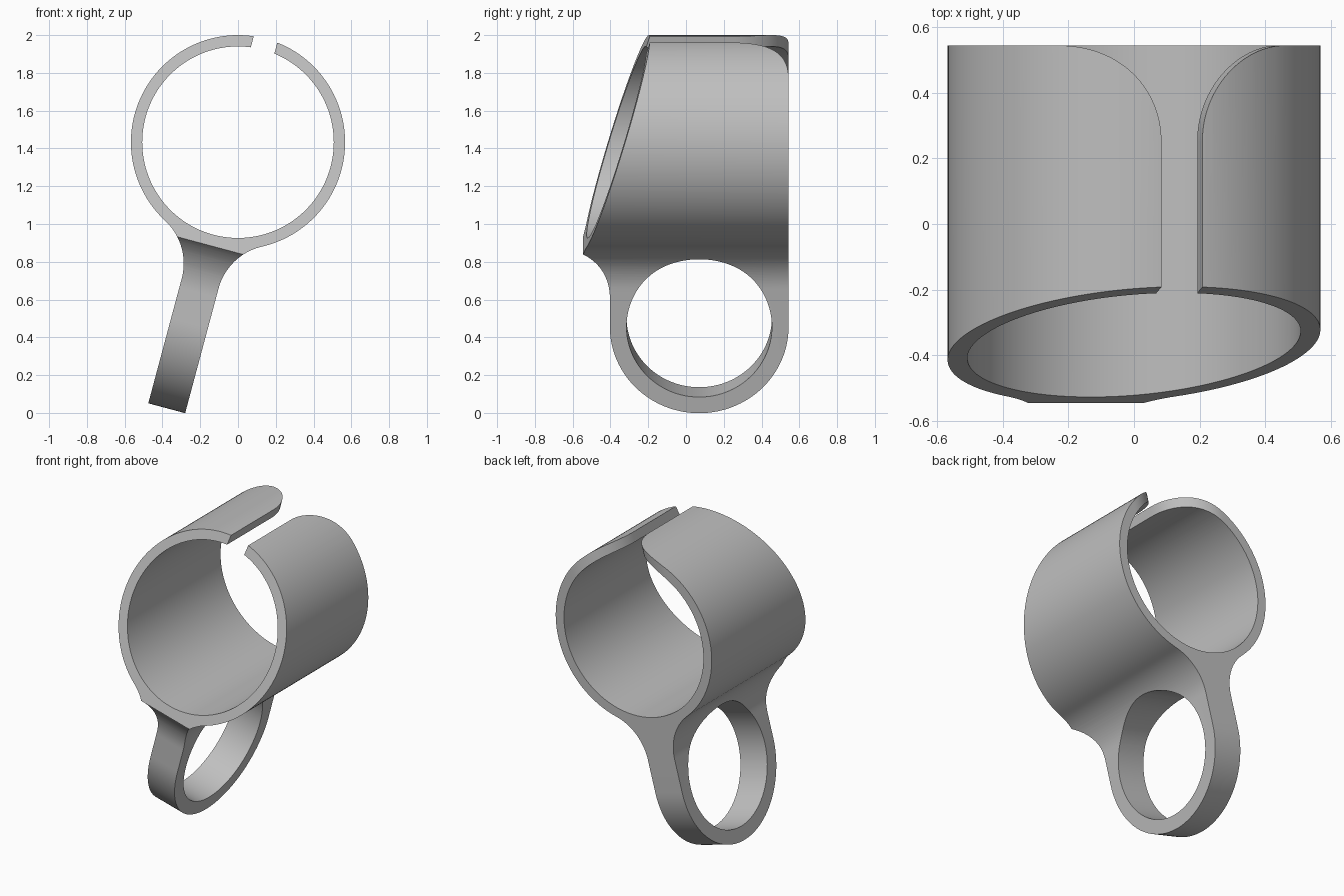
import bpy, bmesh
from math import sin, cos, pi, acos, atan2, sqrt, radians

cube = bpy.data.objects.get("Cube")
if cube:
    bpy.data.objects.remove(cube, do_unlink=True)

TILT = radians(15)            # whole part leans about the tube axis
CENTRE_Z = 1.433              # height of the tube axis
R_OUT, R_IN = 0.567, 0.507    # tube radii
HALF_T = 0.101                # half thickness of the finger loop
FILLET = 0.31
BACK = 0.543
LOOP_Y, LOOP_Z, LOOP_R, HOLE_R = 0.07, -0.985, 0.473, 0.385
SLOT, CORNER = 0.0645, 0.29   # slot half width, corner rounding

grey = bpy.data.materials.new("plain grey")
grey.use_nodes = True
grey.diffuse_color = (0.52, 0.52, 0.52, 1)
grey.node_tree.nodes["Principled BSDF"].inputs["Base Color"].default_value = (0.52, 0.52, 0.52, 1)


def arc(cx, cy, r, a0, a1, n):
    steps = [a0 + (a1 - a0) * i / n for i in range(n + 1)]
    return [(cx + r * cos(a), cy + r * sin(a)) for a in steps]


def prism(name, outline, axis, lo, hi):
    """Extrude a 2D outline along an axis, in the tilted tube frame."""
    place = {"x": lambda a, b, d: (d, a, b),
             "y": lambda a, b, d: (a, d, b),
             "z": lambda a, b, d: (a, b, d)}[axis]
    bm = bmesh.new()
    ends = [[bm.verts.new(place(a, b, d)) for a, b in outline] for d in (lo, hi)]
    n = len(outline)
    for ring in ends:
        bm.faces.new(ring)
    for i in range(n):
        j = (i + 1) % n
        bm.faces.new((ends[0][i], ends[0][j], ends[1][j], ends[1][i]))
    bmesh.ops.recalc_face_normals(bm, faces=bm.faces)
    mesh = bpy.data.meshes.new(name)
    bm.to_mesh(mesh)
    bm.free()
    mesh.materials.append(grey)
    ob = bpy.data.objects.new(name, mesh)
    ob.location.z = CENTRE_Z
    ob.rotation_euler.y = TILT
    bpy.context.collection.objects.link(ob)
    return ob


# Front outline: round tube flowing through fillets into the loop stem
fx = HALF_T + FILLET
fz = -sqrt((R_OUT + FILLET) ** 2 - fx ** 2)
beta = atan2(fz, fx)
front = arc(0, 0, R_OUT, beta, pi - beta, 120)
front += arc(-fx, fz, FILLET, -beta, 0, 20)[1:]
front += [(-HALF_T, -1.6), (HALF_T, -1.6)]
front += arc(fx, fz, FILLET, pi, pi + beta, 20)[:-1]
body = prism("tube_with_finger_loop", front, "y", -0.7, 0.7)

# Side outline: rounded loop, straight back, slanted front, front fillet
tip_y = -0.545
slope = 0.3125
cy = LOOP_Y - LOOP_R - FILLET
theta = acos((tip_y - cy) / FILLET)
side = arc(LOOP_Y, LOOP_Z, LOOP_R, pi, 2 * pi, 64)
side += [(BACK, 0.7), (tip_y + slope * (0.7 + R_OUT), 0.7)]
side += arc(cy, -R_OUT - FILLET * sin(theta), FILLET, theta, 0, 20)
side_cut = prism("side_outline_cutter", side, "x", -0.8, 0.8)

# Bore and finger hole
bore = prism("bore_cutter", arc(0, 0, R_IN, 0, 2 * pi, 144)[:-1], "y", -0.8, 0.8)
hole = prism("finger_hole_cutter", arc(LOOP_Y, LOOP_Z, HOLE_R, 0, 2 * pi, 96)[:-1], "x", -0.8, 0.8)

# Top slot, flaring into rounded corners at the back
half = [(SLOT, -0.8)] + arc(SLOT + CORNER, BACK - CORNER, CORNER, pi, pi / 2, 28)
half.append((SLOT + CORNER, 0.8))
slot = prism("slot_cutter", half + [(-x, y) for x, y in reversed(half)], "z", 0, 0.8)

bpy.context.view_layer.objects.active = body
for cutter, mode in ((side_cut, "INTERSECT"), (bore, "DIFFERENCE"),
                     (hole, "DIFFERENCE"), (slot, "DIFFERENCE")):
    cutter.hide_render = True
    mod = body.modifiers.new(cutter.name, "BOOLEAN")
    mod.object, mod.operation, mod.solver = cutter, mode, "EXACT"
    bpy.ops.object.modifier_apply(modifier=mod.name)
    bpy.data.objects.remove(cutter, do_unlink=True)

bpy.ops.object.select_all(action="DESELECT")
body.select_set(True)
bpy.ops.object.shade_smooth_by_angle(angle=radians(25))
